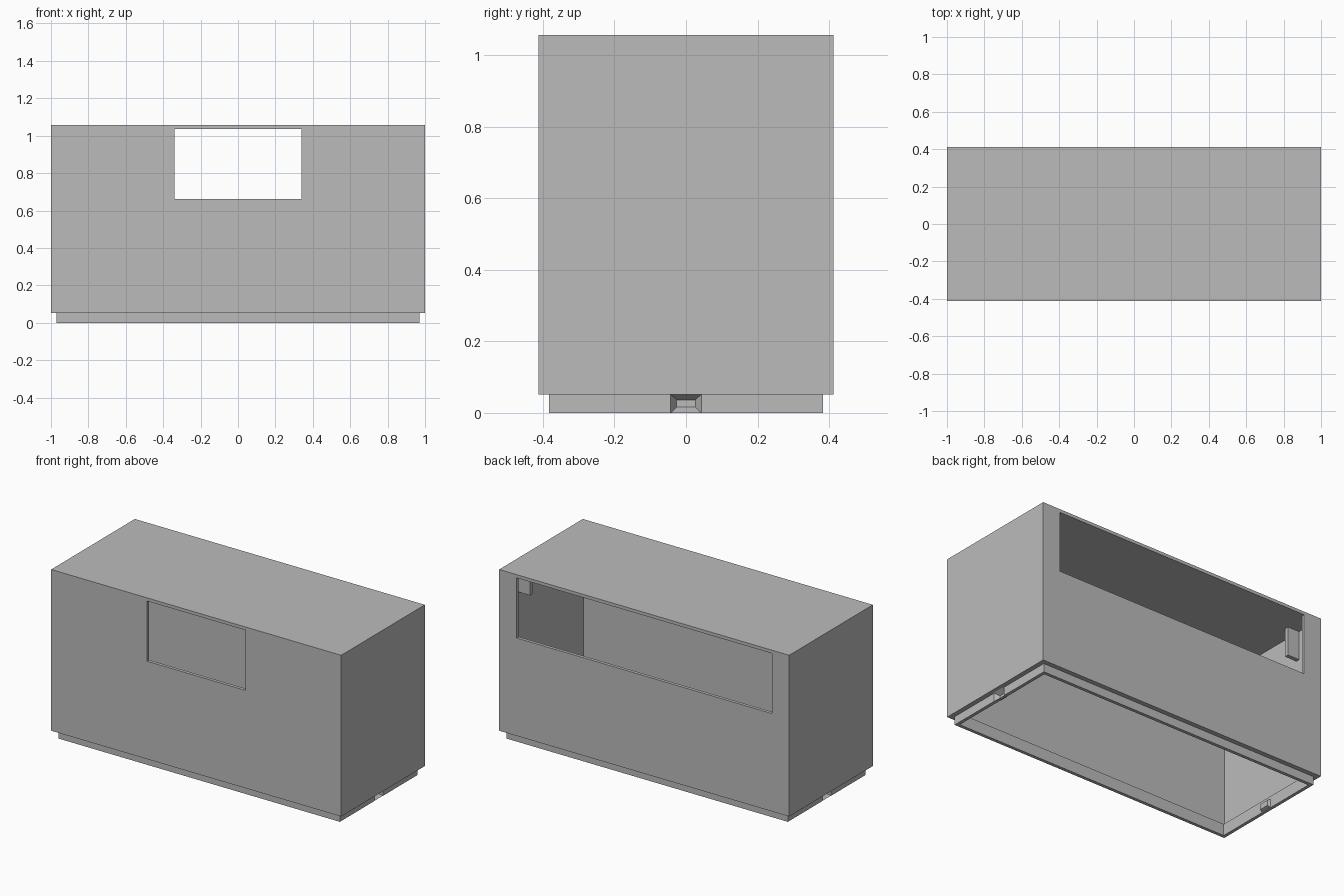
import bpy
import bmesh

cube = bpy.data.objects.get("Cube")
if cube:
    bpy.data.objects.remove(cube, do_unlink=True)

# One plain grey for the whole moulding
GREY = (0.5, 0.5, 0.5, 1)
grey = bpy.data.materials.new("plain grey")
grey.diffuse_color = GREY
grey.use_nodes = True
grey.node_tree.nodes["Principled BSDF"].inputs["Base Color"].default_value = GREY

W, D, H = 1.0, 0.412, 1.057     # outer half width, half depth, height
WALL, INSET, LIP = 0.02, 0.029, 0.052


def loft(name, rings):
    """Join a run of four-sided rings and cap both ends."""
    bm = bmesh.new()
    loops = [[bm.verts.new(p) for p in ring] for ring in rings]
    for a, b in zip(loops, loops[1:]):
        for i in range(4):
            j = (i + 1) % 4
            bm.faces.new((a[i], a[j], b[j], b[i]))
    bm.faces.new(loops[0][::-1])
    bm.faces.new(loops[-1])
    bmesh.ops.recalc_face_normals(bm, faces=bm.faces)
    mesh = bpy.data.meshes.new(name)
    bm.to_mesh(mesh)
    bm.free()
    mesh.materials.append(grey)
    obj = bpy.data.objects.new(name, mesh)
    bpy.context.collection.objects.link(obj)
    return obj


def flat_ring(inset, z):
    x, y = W - inset, D - inset
    return [(-x, -y, z), (x, -y, z), (x, y, z), (-x, y, z)]


def box(name, x0, x1, y0, y1, z0, z1):
    return loft(name, [[(x0, y0, z), (x1, y0, z), (x1, y1, z), (x0, y1, z)]
                       for z in (z0, z1)])


def side_ring(x, half, z0, z1):
    return [(x, -half, z0), (x, half, z0), (x, half, z1), (x, -half, z1)]


def combine(target, tool, operation):
    """Apply a boolean and drop the tool."""
    mod = target.modifiers.new(tool.name, "BOOLEAN")
    mod.operation, mod.solver, mod.object = operation, "EXACT", tool
    bpy.context.view_layer.objects.active = target
    bpy.ops.object.modifier_apply(modifier=mod.name)
    bpy.data.objects.remove(tool, do_unlink=True)


# Hollow shell with a stepped lip, open at the bottom
rim = INSET + WALL
shell = loft("shell", [flat_ring(*p) for p in (
    (0, H), (0, LIP), (INSET, LIP), (INSET, 0), (rim, 0),
    (rim, LIP + WALL), (WALL, LIP + WALL), (WALL, H - WALL + 0.001))])

# Front window and wide back opening
for name, half, y0, y1 in (("front_window", 0.34, -0.5, -0.3),
                           ("back_opening", 0.88, 0.3, 0.5)):
    combine(shell, box(name, -half, half, y0, y1, 0.662, H - WALL), "DIFFERENCE")

for side, s in (("left", 1), ("right", -1)):
    # Snap notch: a bump inside the lip with a tapered recess outside
    bump = loft(side + "_bump", [side_ring(s * 0.96, 0.04, 0.003, 0.06),
                                 side_ring(s * 0.935, 0.03, 0.012, 0.045)])
    combine(shell, bump, "UNION")
    notch = loft(side + "_notch", [side_ring(s * 0.976, 0.046, -0.004, LIP + 0.003),
                                   side_ring(s * 0.945, 0.026, 0.016, 0.036)])
    combine(shell, notch, "DIFFERENCE")
    # Hanging tab inside the back opening
    x0, x1 = sorted((s * 0.90, s * 0.985))
    box(side + "_inner_tab", x0, x1, 0.225, 0.25, 0.86, H - 0.01)
